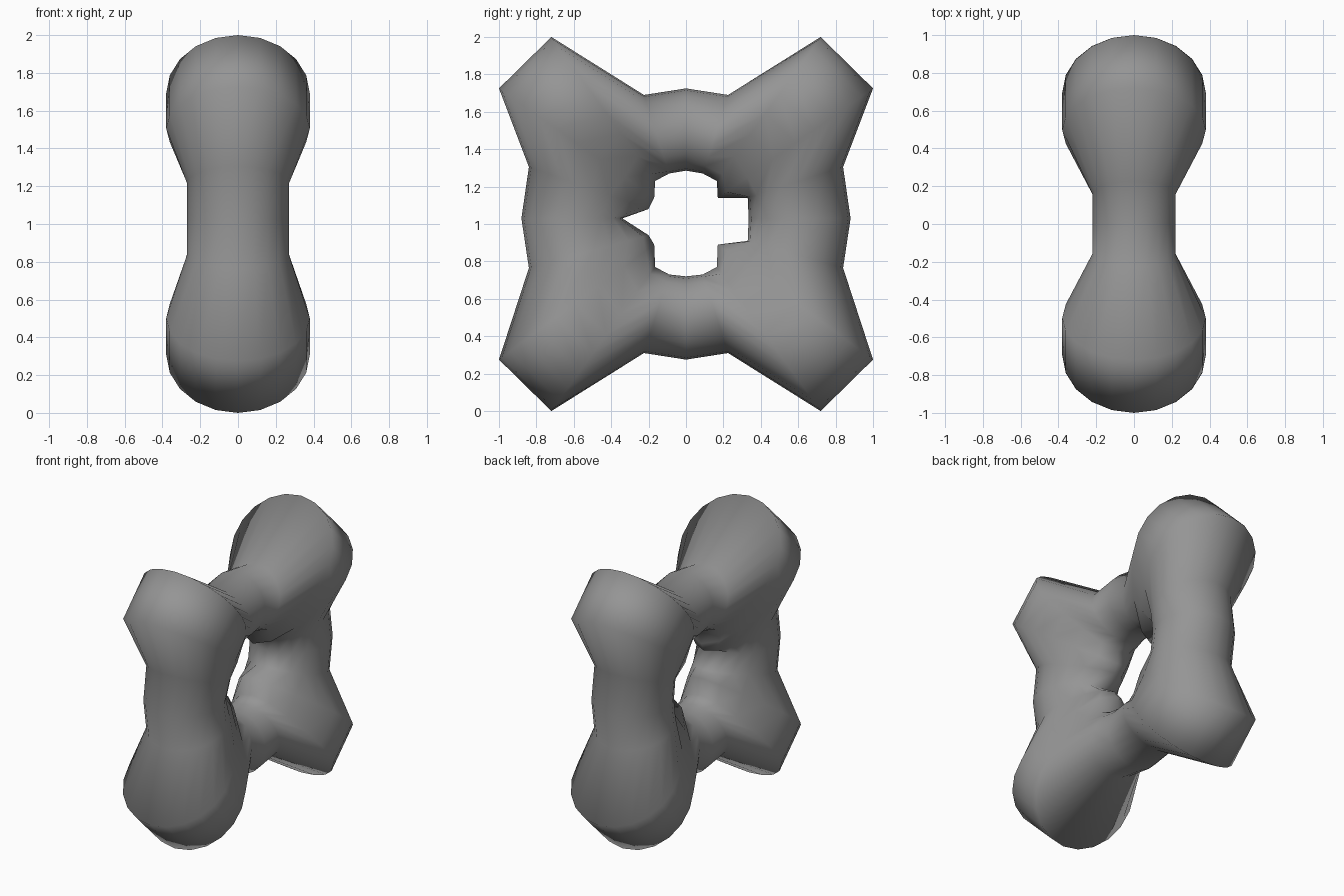
import bpy, bmesh, math
from mathutils import Vector

if "Cube" in bpy.data.objects:
    bpy.data.objects.remove(bpy.data.objects["Cube"])

SIDES = 20
bm = bmesh.new()


def section(outer, inner, w):
    """Round ring in a radial plane, drawn out to a soft ridge at 'inner' towards the hole."""
    o, i = Vector(outer), Vector(inner)
    c = o + (i - o).normalized() * w
    ridge = i - (2 * c - o)
    ring = []
    for k in range(SIDES):
        t = 2 * math.pi * k / SIDES
        ct = math.cos(t)
        p = c + (o - c) * ct + ridge * max(0, -ct) ** 3
        ring.append(bm.verts.new((w * math.sin(t), p.x, p.y + 1)))
    return ring


def quadrant(sy, sz):
    """Sections from the horizontal bar round the corner to the upright bar."""
    up = sz > 0
    side_z = 0.305 if up else 0.235
    if sy > 0:
        side_in = (0.33, 0.14 if up else 0.09)
    else:
        side_in = (0.20, 0.08 if up else 0.06)
    rows = [((0.225, 0.69), (0.09, 0.27), 0.22),
            ((0.72, 1.0), (0.165, 0.23), 0.38),
            ((1.0, 0.725), (0.17, 0.14 if up else 0.11), 0.38),
            ((0.84, side_z), side_in, 0.27)]
    return [((o[0] * sy, o[1] * sz), (i[0] * sy, i[1] * sz), w) for o, i, w in rows]


# Go once round the frame: top, right, bottom, left
top = ((0, 0.725), (0, 0.285), 0.22)
bottom = ((0, -0.725), (0, -0.28), 0.22)
right = ((0.88, 0.03), (0.335, 0.03), 0.27)
left = ((-0.88, 0.03), (-0.34, 0.03), 0.27)
path = ([top] + quadrant(1, 1) + [right] + quadrant(1, -1)[::-1]
        + [bottom] + quadrant(-1, -1) + [left] + quadrant(-1, 1)[::-1])
rings = [section(*s) for s in path]

# Skin neighbouring sections
for n, a in enumerate(rings):
    b = rings[(n + 1) % len(rings)]
    for k in range(SIDES):
        j = (k + 1) % SIDES
        bm.faces.new((a[k], a[j], b[j], b[k]))
bmesh.ops.recalc_face_normals(bm, faces=bm.faces)
for f in bm.faces:
    f.smooth = True

mesh = bpy.data.meshes.new("knobbed_ring")
bm.to_mesh(mesh)
bm.free()
ring_obj = bpy.data.objects.new("knobbed_ring", mesh)
bpy.context.collection.objects.link(ring_obj)

# Dark grey surface
mat = bpy.data.materials.new("dark_grey")
mat.diffuse_color = (0.3, 0.3, 0.3, 1)
mat.use_nodes = True
mat.node_tree.nodes["Principled BSDF"].inputs["Base Color"].default_value = mat.diffuse_color
mesh.materials.append(mat)
